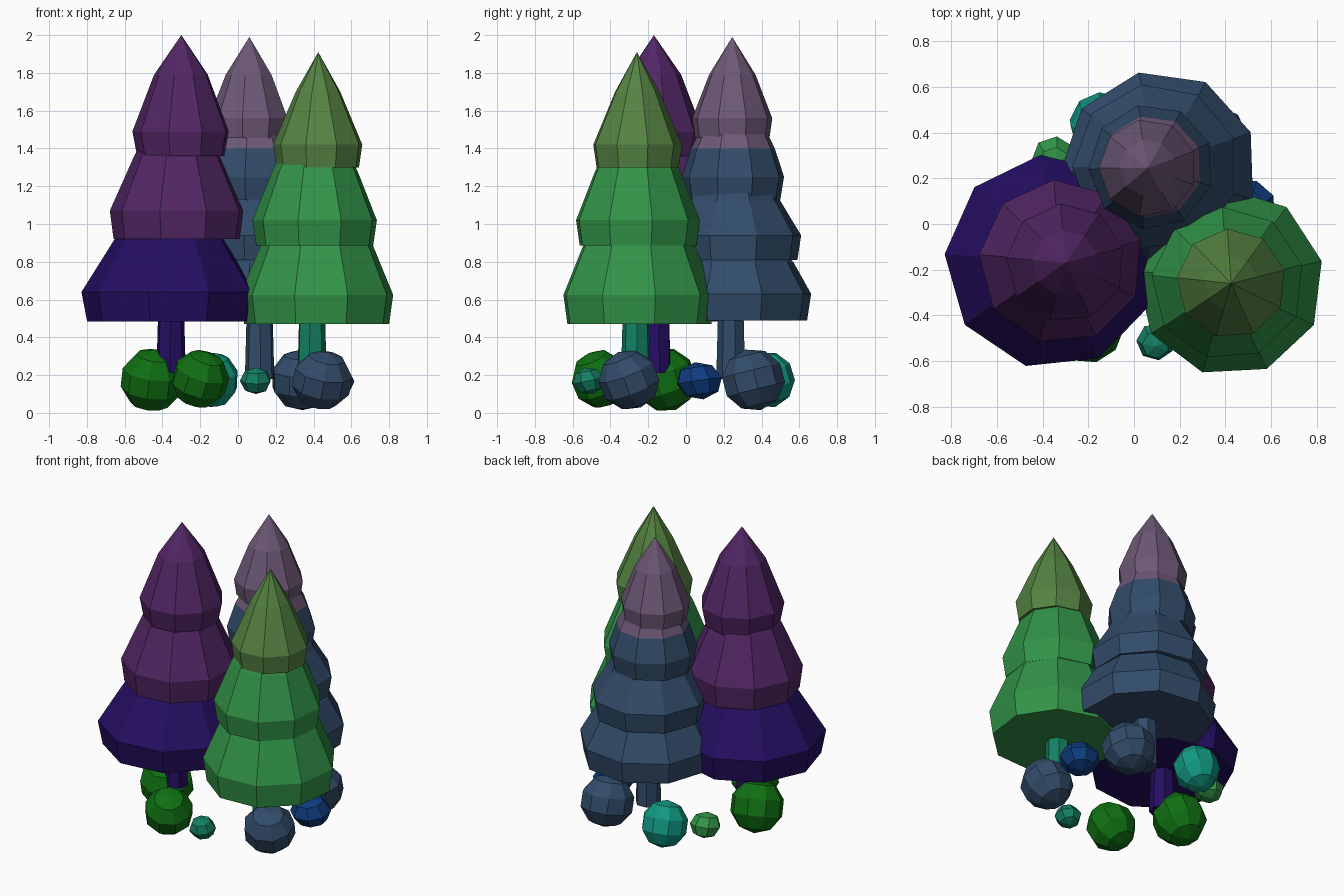
import bpy, bmesh, math
from mathutils import Matrix, Euler

cube = bpy.data.objects.get("Cube")
if cube:
    bpy.data.objects.remove(cube, do_unlink=True)


def linear(v):
    v /= 255
    return v / 12.92 if v < 0.04 else ((v + 0.055) / 1.055) ** 2.4


def material(name, *rgb):
    mat = bpy.data.materials.new(name)
    mat.use_nodes = True
    colour = (*[linear(v) for v in rgb], 1)
    mat.diffuse_color = colour
    bsdf = mat.node_tree.nodes["Principled BSDF"]
    bsdf.inputs["Base Color"].default_value = colour
    bsdf.inputs["Roughness"].default_value = 0.9
    return mat


PLUM = material("plum", 82, 38, 101)
INDIGO = material("indigo", 37, 14, 98)
GREEN = material("leaf green", 50, 148, 72)
OLIVE = material("olive green", 85, 131, 66)
MAUVE = material("mauve", 110, 88, 119)
SLATE = material("slate blue", 50, 76, 106)
DARK_GREEN = material("dark green", 15, 112, 18)
TEAL = material("bright teal", 17, 152, 130)
SEA_GREEN = material("sea green", 20, 128, 100)
NAVY = material("navy", 14, 60, 128)


def make_object(name, bm, mats):
    bmesh.ops.recalc_face_normals(bm, faces=bm.faces)
    mesh = bpy.data.meshes.new(name)
    bm.to_mesh(mesh)
    bm.free()
    for mat in mats:
        mesh.materials.append(mat)
    obj = bpy.data.objects.new(name, mesh)
    bpy.context.collection.objects.link(obj)
    return obj


def lathe(name, x, y, profile, mats, phase=0, sides=9, band_above=None):
    """Faceted solid from (radius, height) rings; radius 0 makes a tip."""
    bm = bmesh.new()
    rings = []
    for r, z in profile:
        count = sides if r else 1
        rings.append([bm.verts.new((x + r * math.cos(a), y + r * math.sin(a), z))
                      for a in (math.radians(phase) + math.tau * i / sides for i in range(count))])
    for upper, lower in zip(rings, rings[1:]):
        for i in range(sides):
            j = (i + 1) % sides
            if len(upper) == 1:
                bm.faces.new((upper[0], lower[i], lower[j]))
            else:
                bm.faces.new((upper[i], lower[i], lower[j], upper[j]))
    bm.faces.new(rings[-1])
    if len(rings[0]) > 1:
        bm.faces.new(rings[0])
    if band_above:
        for f in bm.faces:
            f.material_index = int(f.calc_center_median().z > band_above)
    return make_object(name, bm, mats)


def bush(name, x, y, z, r, height, mat, tilt, sides=9, rings=5):
    bm = bmesh.new()
    place = (Matrix.Translation((x, y, z)) @ Matrix.Diagonal((1, 1, height / r, 1))
             @ Euler((tilt, -tilt * 0.7, tilt * 3)).to_matrix().to_4x4())
    bmesh.ops.create_uvsphere(bm, u_segments=sides, v_segments=rings, radius=r, matrix=place)
    make_object(name, bm, [mat])


# Plum tree
lathe("plum_tree_top", -0.30, -0.17,
      [(0, 2.0), (0.145, 1.79), (0.26, 1.49), (0.235, 1.36)], [PLUM], 15)
lathe("plum_tree_middle", -0.32, -0.165,
      [(0.215, 1.39), (0.235, 1.35), (0.36, 1.07), (0.34, 0.92)], [PLUM], 15)
lathe("plum_tree_skirt", -0.36, -0.165,
      [(0.28, 0.94), (0.3, 0.91), (0.47, 0.64), (0.44, 0.485)], [INDIGO], 16)
lathe("plum_tree_trunk", -0.355, -0.155, [(0.07, 0.55), (0.08, 0.21)], [INDIGO], 10, 7)

# Slate tree
lathe("slate_tree_top", 0.06, 0.245,
      [(0, 1.99), (0.125, 1.79), (0.215, 1.56), (0.2, 1.455)], [MAUVE], 20)
lathe("slate_tree_upper", 0.075, 0.25,
      [(0.185, 1.48), (0.2, 1.45), (0.225, 1.4), (0.275, 1.25), (0.255, 1.13)],
      [SLATE, MAUVE], 22, band_above=1.4)
lathe("slate_tree_middle", 0.095, 0.25,
      [(0.235, 1.17), (0.255, 1.12), (0.365, 0.94), (0.345, 0.81)], [SLATE], 20)
lathe("slate_tree_skirt", 0.11, 0.24,
      [(0.3, 0.83), (0.335, 0.8), (0.432, 0.63), (0.41, 0.49)], [SLATE], 22)
lathe("slate_tree_trunk", 0.115, 0.24, [(0.07, 0.55), (0.08, 0.18)], [SLATE], 15, 7)

# Green tree
lathe("green_tree_top", 0.425, -0.26,
      [(0, 1.91), (0.12, 1.7), (0.24, 1.42), (0.222, 1.3)], [OLIVE], 14)
lathe("green_tree_middle", 0.41, -0.26,
      [(0.205, 1.33), (0.23, 1.28), (0.335, 1.02), (0.315, 0.885)], [GREEN], 14)
lathe("green_tree_skirt", 0.42, -0.255,
      [(0.29, 0.91), (0.305, 0.88), (0.412, 0.625), (0.39, 0.47)], [GREEN], 13)
lathe("green_tree_trunk", 0.39, -0.265, [(0.07, 0.55), (0.08, 0.2)], [SEA_GREEN], 5, 7)

# Bushes around the trunks
bush("dark_bush_side", -0.455, -0.11, 0.175, 0.17, 0.17, DARK_GREEN, 0.3)
bush("dark_bush_front", -0.2, -0.455, 0.18, 0.155, 0.155, DARK_GREEN, 0.4)
bush("teal_bush", -0.14, 0.43, 0.175, 0.147, 0.15, TEAL, 0.25)
bush("slate_bush_front", 0.445, -0.3, 0.175, 0.165, 0.16, SLATE, 0.35)
bush("slate_bush_back", 0.34, 0.355, 0.175, 0.17, 0.165, SLATE, 0.2)
bush("navy_bush", 0.495, 0.07, 0.17, 0.128, 0.1, NAVY, 0.15, 8, 4)
bush("sea_green_bush", 0.095, -0.515, 0.17, 0.085, 0.072, SEA_GREEN, 0.2, 7, 4)
bush("leaf_green_bush", -0.35, 0.29, 0.17, 0.098, 0.08, GREEN, 0.25, 7, 4)
